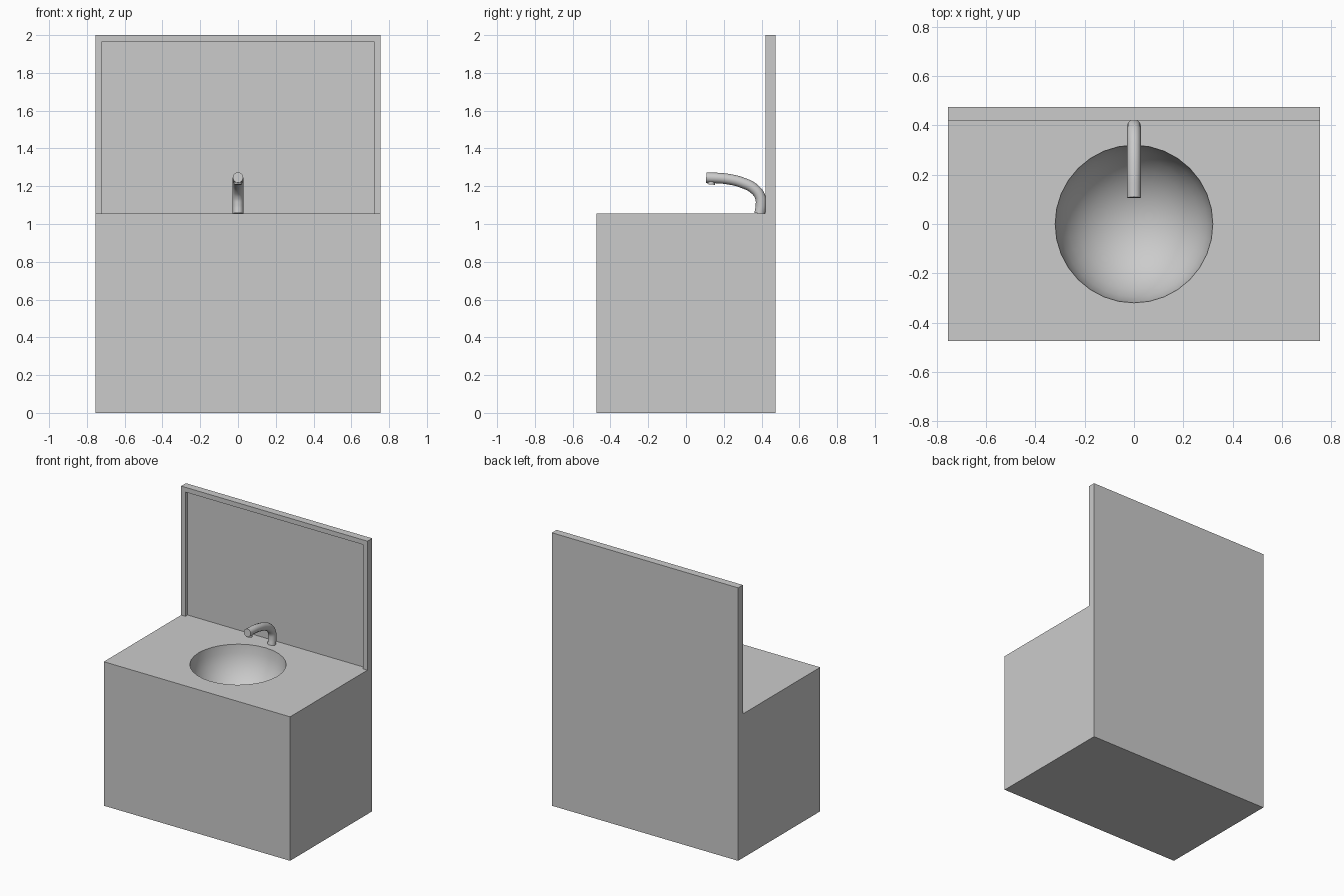
import bpy, bmesh
from mathutils import Matrix, Vector

cube = bpy.data.objects.get("Cube")
if cube:
    bpy.data.objects.remove(cube, do_unlink=True)

W, D = 0.755, 0.475            # half width and half depth
TOP, BOARD, H = 1.055, 0.42, 2.0

grey = bpy.data.materials.new("plain_grey")
grey.use_nodes = True
grey.diffuse_color = (0.6, 0.6, 0.6, 1)
grey.node_tree.nodes["Principled BSDF"].inputs["Base Color"].default_value = grey.diffuse_color


def mesh_object(name, bm):
    bmesh.ops.recalc_face_normals(bm, faces=bm.faces)
    mesh = bpy.data.meshes.new(name)
    bm.to_mesh(mesh)
    bm.free()
    obj = bpy.data.objects.new(name, mesh)
    bpy.context.collection.objects.link(obj)
    mesh.materials.append(grey)
    return obj


def activate(obj):
    bpy.ops.object.select_all(action='DESELECT')
    obj.select_set(True)
    bpy.context.view_layer.objects.active = obj


def cut(obj, cutter):
    activate(obj)
    mod = obj.modifiers.new("cut", 'BOOLEAN')
    mod.operation, mod.solver, mod.object = 'DIFFERENCE', 'EXACT', cutter
    bpy.ops.object.modifier_apply(modifier=mod.name)
    bpy.data.objects.remove(cutter, do_unlink=True)


def smooth(obj, angle):
    activate(obj)
    bpy.ops.object.shade_smooth_by_angle(angle=angle)


# Cabinet and backboard: one L-shaped side profile, extruded across the width
bm = bmesh.new()
profile = [(-D, 0), (D, 0), (D, H), (BOARD, H), (BOARD, TOP), (-D, TOP)]
side = bm.faces.new([bm.verts.new((-W, y, z)) for y, z in profile])
ext = bmesh.ops.extrude_face_region(bm, geom=[side])
bmesh.ops.translate(bm, vec=(2 * W, 0, 0),
                    verts=[v for v in ext["geom"] if isinstance(v, bmesh.types.BMVert)])
cabinet = mesh_object("cabinet_with_backboard", bm)

# Mirror recess in the backboard, open at the counter
rim, depth = 0.035, 0.025
low, high = Vector((rim - W, BOARD - 0.1, TOP)), Vector((W - rim, BOARD + depth, H - rim))
bm = bmesh.new()
bmesh.ops.create_cube(bm, size=1, matrix=Matrix.LocRotScale((low + high) / 2, None, high - low))
cut(cabinet, mesh_object("mirror_cutter", bm))

# Hemispherical basin
bm = bmesh.new()
bmesh.ops.create_uvsphere(bm, u_segments=32, v_segments=16, radius=0.32,
                          matrix=Matrix.Translation((0, 0, TOP + 0.002)))
cut(cabinet, mesh_object("basin_cutter", bm))
smooth(cabinet, 0.6)

# Curved tap
path = [(0.39, TOP), (0.397, 1.10), (0.392, 1.145), (0.36, 1.187),
        (0.30, 1.218), (0.22, 1.238), (0.107, 1.246)]
curve = bpy.data.curves.new("tap", 'CURVE')
curve.dimensions = '3D'
curve.bevel_depth, curve.bevel_resolution = 0.028, 4
curve.resolution_u = 6
curve.use_fill_caps = True
spline = curve.splines.new('BEZIER')
spline.bezier_points.add(len(path) - 1)
for point, (y, z) in zip(spline.bezier_points, path):
    point.co = (0, y, z)
    point.handle_left_type = point.handle_right_type = 'AUTO'
curve.materials.append(grey)
tap = bpy.data.objects.new("tap", curve)
bpy.context.collection.objects.link(tap)
activate(tap)
bpy.ops.object.convert(target='MESH')
smooth(bpy.context.view_layer.objects.active, 0.6)

# Small nozzle under the tip
bm = bmesh.new()
bmesh.ops.create_cone(bm, cap_ends=True, segments=16, radius1=0.02, radius2=0.02, depth=0.03,
                      matrix=Matrix.Translation((0, 0.134, 1.224)) @ Matrix.Rotation(-0.1, 4, 'X'))
smooth(mesh_object("nozzle", bm), 0.6)
